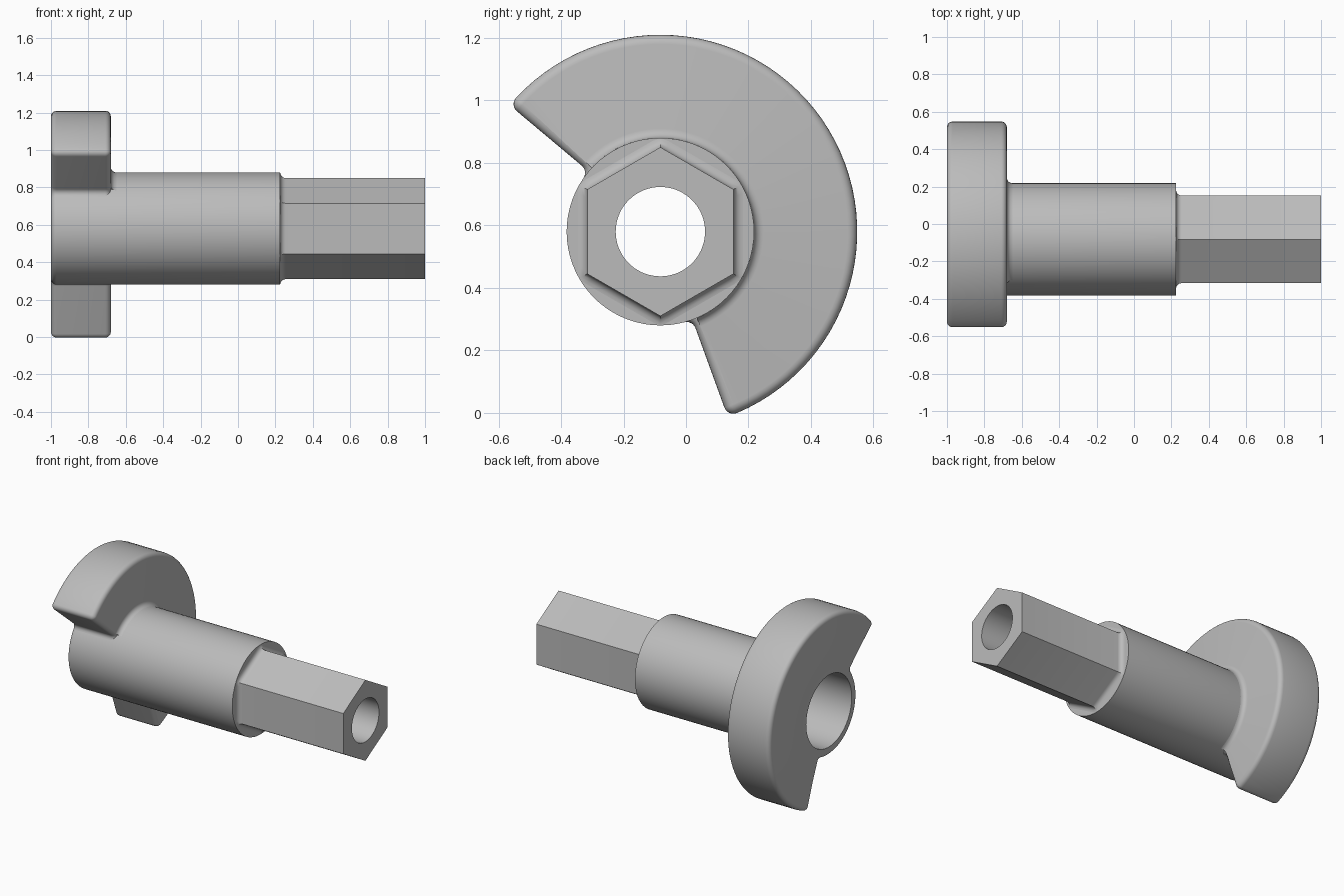
import bpy, bmesh
from math import sin, cos, pi, radians, sqrt, atan2, hypot

cube = bpy.data.objects.get("Cube")
if cube:
    bpy.data.objects.remove(cube)

AXIS_Y, AXIS_Z = -0.082, 0.58
HUB_R, RIM_R, BORE_R, SOCKET_R = 0.30, 0.63, 0.143, 0.24
APOTHEM = 0.234
FIL = 0.03                      # radius of every fillet and rounded edge
SHOULDER_X, CAM_X = 0.225, -0.68
QUARTER = [i * pi / 10 for i in range(6)]

steel = bpy.data.materials.new("steel_grey")
steel.use_nodes = True
grey = (0.5, 0.5, 0.5, 1)
steel.diffuse_color = grey
steel.node_tree.nodes["Principled BSDF"].inputs["Base Color"].default_value = grey


def loft(name, rings, closed):
    """Skin a list of (x, [(y, z), ...]) rings that run along the shaft axis."""
    bm = bmesh.new()
    rows = [[bm.verts.new((x, y + AXIS_Y, z + AXIS_Z)) for y, z in pts]
            for x, pts in rings]
    count = len(rows[0])
    for a, b in zip(rows, rows[1:]):
        for j in range(count if closed else count - 1):
            k = (j + 1) % count
            bm.faces.new((a[j], a[k], b[k], b[j]))
    bmesh.ops.remove_doubles(bm, verts=bm.verts, dist=0.0001)
    mesh = bpy.data.meshes.new(name)
    bm.to_mesh(mesh)
    bm.free()
    mesh.materials.append(steel)
    obj = bpy.data.objects.new(name, mesh)
    bpy.context.collection.objects.link(obj)
    bpy.ops.object.select_all(action='DESELECT')
    obj.select_set(True)
    bpy.context.view_layer.objects.active = obj
    bpy.ops.object.shade_smooth_by_angle(angle=radians(30))
    return obj


def circle(r, n=72):
    return [(r * cos(2 * pi * i / n), r * sin(2 * pi * i / n)) for i in range(n)]


def hexagon(apothem, limit, n=72):
    pts = []
    for i in range(n):
        deg = 360 * i / n
        r = min(limit, apothem / cos(radians((deg + 30) % 60 - 30)))
        pts.append((r * cos(radians(deg)), r * sin(radians(deg))))
    return pts


# Round hub with a wide socket in its back end
hub = [(0.1, BORE_R), (0.1, SOCKET_R), (-1, SOCKET_R)]
hub += [(-1 + FIL * (1 - cos(t)), HUB_R - FIL * (1 - sin(t))) for t in QUARTER]
hub += [(SHOULDER_X, HUB_R), (SHOULDER_X, 0.2)]
loft("hub", [(x, circle(r)) for x, r in hub], True)

# Hexagonal drive shaft, flared into the shoulder, with a through bore
shaft = [(SHOULDER_X + FIL * (1 - cos(t)),
          hexagon(APOTHEM + FIL * (1 - sin(t)), HUB_R)) for t in QUARTER]
shaft += [(1, hexagon(APOTHEM, HUB_R)), (1, circle(BORE_R)), (0.1, circle(BORE_R))]
loft("hex_shaft", shaft, True)


def cam_side(angle, sign, d):
    """Foot fillet, straight flank and rounded tip of one cam end."""
    def arc(u, v, r, a, b):
        steps = [a + (b - a) * i / 6 for i in range(7)]
        return [(u + r * cos(t), v + r * sin(t)) for t in steps]
    foot_u = sqrt((HUB_R + FIL) ** 2 - FIL ** 2)
    tip_u = sqrt((RIM_R - FIL) ** 2 - FIL ** 2)
    local = arc(foot_u, FIL, FIL + d, -pi + atan2(FIL, foot_u), -pi / 2)
    local += arc(tip_u, -FIL, FIL - d, pi / 2, atan2(-FIL, tip_u))
    c, s = cos(angle), sin(angle)
    return [(u * c - sign * v * s, u * s + sign * v * c) for u, v in local]


def cam_outline(d):
    """Cam outline, shrunk inwards by d."""
    start = cam_side(radians(-70), -1, d)
    end = cam_side(radians(140), 1, d)
    a = atan2(start[-1][1], start[-1][0])
    b = atan2(end[-1][1], end[-1][0])
    rim = [((RIM_R - d) * cos(a + (b - a) * i / 56),
            (RIM_R - d) * sin(a + (b - a) * i / 56)) for i in range(1, 56)]
    return start + rim + end[::-1]


def pull_in(pts, limit):
    scale = [min(1, limit / hypot(y, z)) for y, z in pts]
    return [(y * k, z * k) for (y, z), k in zip(pts, scale)]


# Cam lobe with rounded edges and a fillet onto the hub
face = cam_outline(FIL)
cam = [(-1, pull_in(face, HUB_R - FIL))]
cam += [(-1 + FIL * (1 - cos(t)), cam_outline(FIL * (1 - sin(t)))) for t in QUARTER]
cam += [(CAM_X - FIL * (1 - cos(t)), cam_outline(FIL * (1 - sin(t))))
        for t in reversed(QUARTER)]
cam += [(CAM_X + FIL * (1 - cos(t)), pull_in(face, HUB_R + FIL * (1 - sin(t))))
        for t in QUARTER]
loft("cam_lobe", cam, False)
